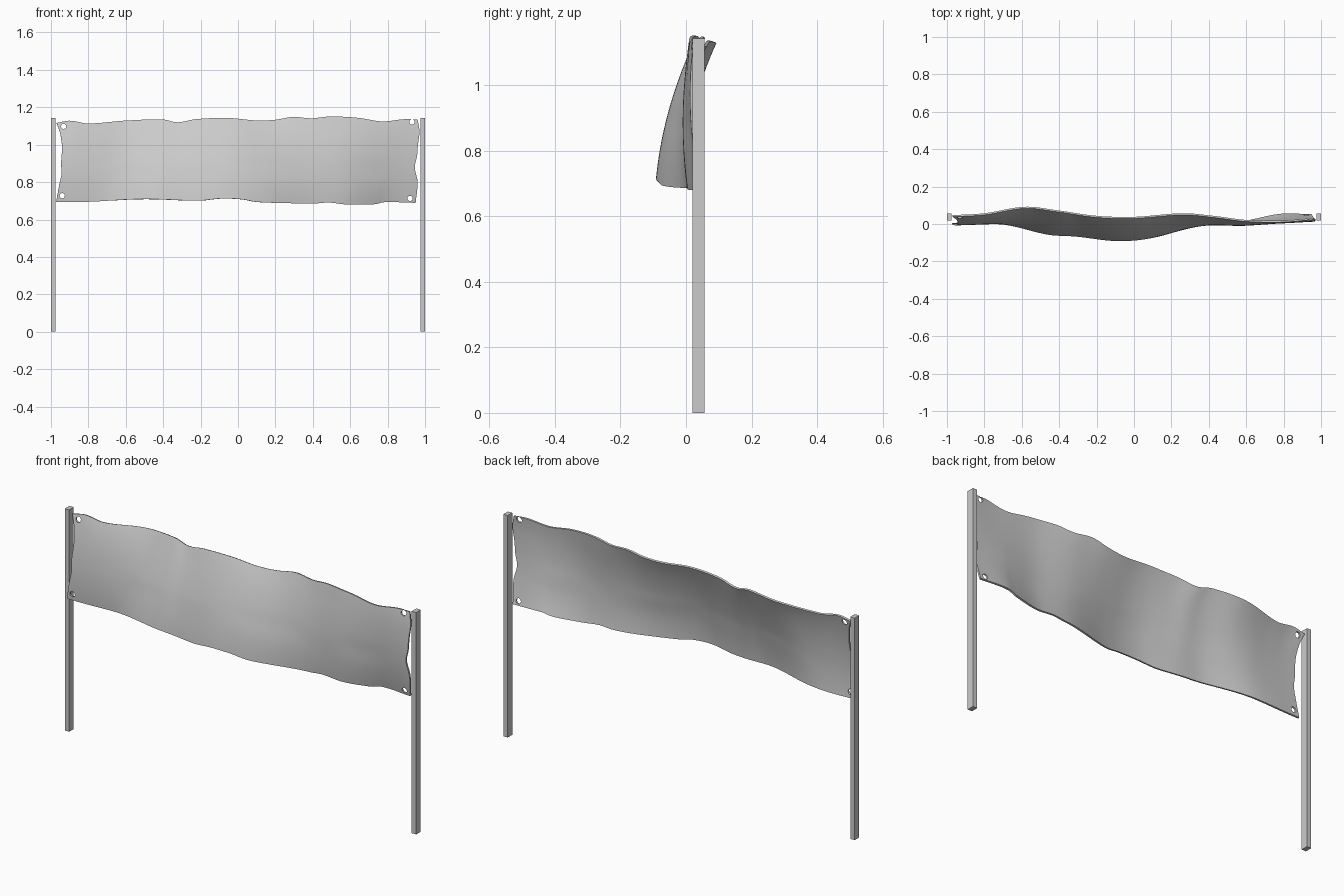
import bpy, bmesh
from mathutils import Matrix

if "Cube" in bpy.data.objects:
    bpy.data.objects.remove(bpy.data.objects["Cube"])

grey = bpy.data.materials.new("light_grey")
grey.diffuse_color = (0.6, 0.6, 0.6, 1)
grey.use_nodes = True
grey.node_tree.nodes["Principled BSDF"].inputs["Base Color"].default_value = grey.diffuse_color


def curve(keys, x):
    """Smooth curve through (position, value) keys."""
    if x <= keys[0][0]:
        return keys[0][1]
    if x >= keys[-1][0]:
        return keys[-1][1]
    i = max(k for k in range(len(keys) - 1) if keys[k][0] <= x)

    def slope(k):
        a, b = keys[max(k - 1, 0)], keys[min(k + 1, len(keys) - 1)]
        return (b[1] - a[1]) / (b[0] - a[0])
    (x0, v0), (x1, v1) = keys[i], keys[i + 1]
    h = x1 - x0
    t = (x - x0) / h
    return (v0 * (2*t**3 - 3*t**2 + 1) + v1 * (3*t**2 - 2*t**3)
            + h * slope(i) * (t**3 - 2*t**2 + t) + h * slope(i + 1) * (t**3 - t**2))


def add_object(name, bm):
    bmesh.ops.recalc_face_normals(bm, faces=bm.faces)
    mesh = bpy.data.meshes.new(name)
    bm.to_mesh(mesh)
    bm.free()
    mesh.materials.append(grey)
    obj = bpy.data.objects.new(name, mesh)
    bpy.context.collection.objects.link(obj)
    return obj


# Posts
for name, side in (("left_post", -1), ("right_post", 1)):
    bm = bmesh.new()
    bmesh.ops.create_cube(bm, size=1, matrix=Matrix.Translation((side * 0.9875, 0.0385, 0.571))
                          @ Matrix.Diagonal((0.025, 0.037, 1.142, 1)))
    add_object(name, bm)

# Banner outline: edge heights, edge depths and ragged ends
top_z = [(-.97, 1.115), (-.9, 1.127), (-.8, 1.112), (-.6, 1.127), (-.4, 1.133), (-.32, 1.118),
         (-.22, 1.135), (-.05, 1.141), (.1, 1.128), (.2, 1.131), (.3, 1.147), (.4, 1.14),
         (.5, 1.15), (.65, 1.143), (.78, 1.124), (.9, 1.136), (.97, 1.133)]
bottom_z = [(-.97, .695), (-.8, .695), (-.5, .709), (-.2, .701), (-.08, .712), (.03, .708),
            (.12, .693), (.42, .686), (.5, .691), (.6, .681), (.75, .683), (.8, .694), (.97, .69)]
top_y = [(-.97, .043), (-.8, .053), (-.58, .088), (-.4, .068), (-.2, .04), (0, .034),
         (.27, .053), (.45, .037), (.6, .018), (.8, .014), (.97, .028)]
bottom_y = [(-.97, .002), (-.7, .002), (-.45, -.053), (-.3, -.063), (-.08, -.087), (.1, -.072),
            (.38, -.002), (.6, .012), (.8, .05), (.97, .048)]
left_x = [(0, -.972), (.2, -.957), (.37, -.943), (.48, -.946), (.7, -.941), (.88, -.952), (1, -.97)]
right_x = [(0, .95), (.25, .96), (.43, .945), (.56, .957), (.7, .962), (.86, .97), (1, .96)]


def cloth_point(u, t):
    a, b = curve(left_x, t), curve(right_x, t)
    x = a + (b - a) * u
    n = -.97 + 1.94 * u
    z = curve(bottom_z, n) * (1 - t) + curve(top_z, n) * t
    y = curve(bottom_y, n) * (1 - t) + curve(top_y, n) * t - .08 * t * (1 - t)
    return x, y, z


# Banner cloth
NX, NZ = 140, 32
bm = bmesh.new()
grid = [[bm.verts.new(cloth_point(i / NX, j / NZ)) for j in range(NZ + 1)] for i in range(NX + 1)]
for i in range(NX):
    for j in range(NZ):
        bm.faces.new((grid[i][j], grid[i + 1][j], grid[i + 1][j + 1], grid[i][j + 1]))
banner = add_object("banner", bm)
solid = banner.modifiers.new("thickness", 'SOLIDIFY')
solid.thickness = 0.009
solid.offset = 0

# Corner eyelet holes
bm = bmesh.new()
for x, z in ((-.932, 1.098), (-.94, .727), (.93, 1.121), (.92, .713)):
    bmesh.ops.create_cone(bm, cap_ends=True, segments=20, radius1=.014, radius2=.014, depth=.3,
                          matrix=Matrix.Translation((x, .02, z)) @ Matrix.Rotation(1.5707963, 4, 'X'))
cutter = add_object("eyelet_cutter", bm)
cutter.hide_render = True
cut = banner.modifiers.new("eyelets", 'BOOLEAN')
cut.operation = 'DIFFERENCE'
cut.solver = 'EXACT'
cut.object = cutter

bpy.context.view_layer.objects.active = banner
banner.select_set(True)
for modifier in ("thickness", "eyelets"):
    bpy.ops.object.modifier_apply(modifier=modifier)
bpy.data.objects.remove(cutter)
bpy.ops.object.shade_smooth_by_angle(angle=0.6)
